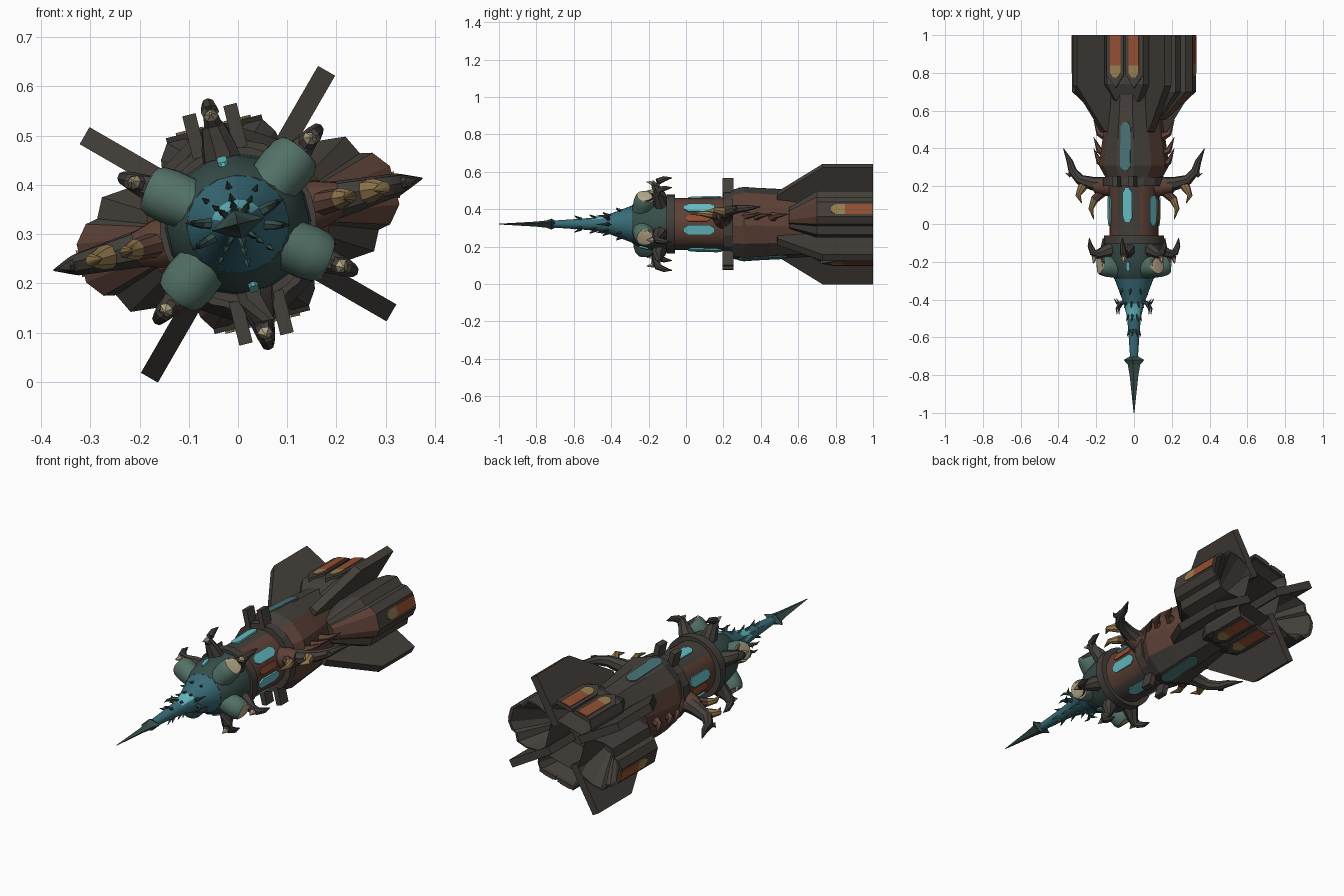
import bpy, bmesh
from math import sin, cos, pi, radians
from mathutils import Vector, Matrix

cube = bpy.data.objects.get("Cube")
if cube:
    bpy.data.objects.remove(cube, do_unlink=True)


def material(name, *rgb):
    m = bpy.data.materials.new(name)
    m.use_nodes = True
    m.diffuse_color = (*rgb, 1)
    m.node_tree.nodes["Principled BSDF"].inputs["Base Color"].default_value = (*rgb, 1)
    return m


GREY = material("dark_grey_armour", .058, .05, .043)
BROWN = material("rust_brown", .11, .053, .038)
TEAL = material("deep_teal", .04, .15, .19)
FADED = material("faded_teal", .065, .165, .175)
CYAN = material("bright_cyan", .13, .5, .55)
GREEN = material("pale_green", .085, .165, .135)
DARKGREEN = material("dark_green", .037, .075, .068)
ORANGE = material("burnt_orange", .29, .077, .032)
TAN = material("tan", .31, .205, .08)
BONE = material("bone", .48, .4, .26)

# The whole hull is rolled about its long axis
ROLL = Matrix.Translation((0, 0, .32)) @ Matrix.Rotation(radians(-14), 4, 'Y')


def finish(name, bm, mats, smooth=False):
    bmesh.ops.recalc_face_normals(bm, faces=bm.faces)
    me = bpy.data.meshes.new(name)
    bm.to_mesh(me)
    bm.free()
    for m in mats:
        me.materials.append(m)
    ob = bpy.data.objects.new(name, me)
    bpy.context.collection.objects.link(ob)
    ob.matrix_world = ROLL
    if smooth:
        bpy.ops.object.select_all(action='DESELECT')
        ob.select_set(True)
        bpy.context.view_layer.objects.active = ob
        bpy.ops.object.shade_smooth_by_angle(angle=radians(40))


def loft(bm, rings, rule=lambda c: 0, seg_mats=None):
    """Skin a list of equal rings and cap both ends."""
    vs = [[bm.verts.new(p) for p in r] for r in rings]
    n = len(vs[0])
    for i, (a, b) in enumerate(zip(vs, vs[1:])):
        for k in range(n):
            f = bm.faces.new((a[k], a[(k + 1) % n], b[(k + 1) % n], b[k]))
            f.material_index = seg_mats[i] if seg_mats else rule(f.calc_center_median())
    for ring, i in ((vs[0], 0), (vs[-1], -1)):
        f = bm.faces.new(ring)
        f.material_index = seg_mats[i] if seg_mats else rule(f.calc_center_median())


def polar(a, r, y, u=0):
    """Point at radius r on direction a, shifted sideways by u."""
    return Vector((cos(a) * r - sin(a) * u, y, sin(a) * r + cos(a) * u))


def hull(name, sections, mats, sides=32, rule=lambda c: 0, smooth=True, phase=.5):
    bm = bmesh.new()
    angles = [2 * pi * (k + phase) / sides for k in range(sides)]
    loft(bm, [[(rx * cos(a), y, rz * sin(a)) for a in angles] for y, rx, rz in sections], rule)
    finish(name, bm, mats, smooth)


def tube(bm, path, sides, seg_mats=None):
    """Tapered tube along points (position, radius)."""
    rings = []
    for i, (p, r) in enumerate(path):
        d = (path[min(i + 1, len(path) - 1)][0] - path[max(i - 1, 0)][0]).normalized()
        side = d.cross(Vector((.13, .2, .97))).normalized()
        up = d.cross(side)
        rings.append([p + r * (side * cos(2 * pi * k / sides) + up * sin(2 * pi * k / sides))
                      for k in range(sides)])
    loft(bm, rings, seg_mats=seg_mats)


def radial_tubes(name, angles, path, mats, seg_mats=None, sides=8):
    """The same tube, path given as (out, y, radius), at several angles."""
    bm = bmesh.new()
    for deg in angles:
        tube(bm, [(polar(radians(deg), r, y), w) for r, y, w in path], sides, seg_mats)
    finish(name, bm, mats, True)


def prism(bm, a, outline, low, high, mat=0):
    """Slab of outline (u, y, lift) between two radial heights on direction a."""
    loft(bm, [[polar(a, h + l, y, u) for u, y, l in outline] for h in (low, high)],
         lambda c: mat)


def plates(name, angles, u, width, y0, y1, h0, h1, mats, split=None):
    """Thin bevel-ended plates, with an optional colour split at y = split."""
    bm = bmesh.new()
    w, e = width / 2, width * .45

    def lift(y):
        return (h1 - h0) * (y - y0) / (y1 - y0)
    tip = split or y1
    first = [(-w * .4, y0), (w * .4, y0), (w, y0 + e), (w, tip), (-w, tip), (-w, y0 + e)]
    if not split:
        first[3:5] = [(w, y1 - e), (w * .4, y1), (-w * .4, y1), (-w, y1 - e)]
    for deg in angles:
        a = radians(deg)
        for s in ((-1, 1) if u else (1,)):
            prism(bm, a, [(p + s * u, y, lift(y)) for p, y in first], h0 - .003, h0 + .005)
            if split:
                rest = [(-w, split), (w, split), (w, y1), (-w, y1)]
                prism(bm, a, [(p + s * u, y, lift(y)) for p, y in rest], h0 - .003, h0 + .005, 1)
    finish(name, bm, mats)


def pod(name, angles, profile, y0, y1, base, mats, rule=lambda c: 0):
    """Engine housing: half profile (u, out), sloped nose, hollow funnel at the rear."""
    bm = bmesh.new()
    full = [(-u, r) for u, r in profile] + [(u, r) for u, r in reversed(profile)]
    stages = [(y0, .45, .3), (y1, 1, 1), (1, 1, 1), (1, .94, .94), (.8, .4, .3)]
    for deg in angles:
        loft(bm, [[polar(radians(deg), base + (r - base) * sr, y, u * su) for u, r in full]
                  for y, su, sr in stages], rule)
    finish(name, bm, mats)


DIAG = (36, 144, 216, 324)
SIDES = (0, 180)
TOPS = (90, 270)

# Lance: slim faceted arrow tip and flaring teal neck
hull("lance_tip", [(-1, .002, .002), (-.8, .024, .014), (-.745, .034, .02), (-.72, .056, .03),
                   (-.7, .022, .02)], [DARKGREEN], 4, smooth=False, phase=0)
hull("lance_neck", [(-.72, .02, .018), (-.6, .028, .026), (-.5, .036, .034), (-.42, .055, .05),
                    (-.34, .085, .08), (-.26, .115, .11)], [TEAL, CYAN], 20,
     rule=lambda c: 1 if -.5 < c.y < -.42 and c.z > .02 else 0)

# Head armour, collars and fore body
hull("head_armour", [(-.29, .105, .1), (-.26, .125, .12), (-.18, .145, .14), (-.08, .15, .145)],
     [DARKGREEN], 16)
hull("front_collar", [(-.105, .14, .14), (-.105, .16, .158), (-.06, .16, .158), (-.06, .14, .14)],
     [GREY], 24)
hull("fore_body", [(-.07, .128, .14), (.1, .13, .14), (.23, .135, .145)], [BROWN, GREY], 32,
     rule=lambda c: 1 if abs(c.x) < .06 else 0)
hull("middle_collar", [(.2, .14, .15), (.2, .165, .175), (.25, .165, .175), (.25, .14, .15)],
     [GREY], 16, smooth=False)

# Aft body: brown flanks with a grey spine above and below
hull("aft_body", [(.24, .145, .185), (.31, .185, .2), (.45, .165, .19), (.62, .135, .18),
                  (.8, .13, .17)], [BROWN, GREY], 12, smooth=False,
     rule=lambda c: 1 if abs(c.x) < .1 or c.y > .6 else 0)

# Lugs on the middle collar
bm = bmesh.new()
for deg in TOPS:
    for u in (-.043, .043):
        sq = [(u - .014, .195, 0), (u + .014, .195, 0), (u + .014, .255, 0), (u - .014, .255, 0)]
        prism(bm, radians(deg), sq, .15, .24)
finish("collar_lugs", bm, [GREY])

# Glowing windows
plates("spine_windows", TOPS, 0, .05, .01, .19, .14, .145, [CYAN])
plates("flank_windows", (27, 153, 207, 333), 0, .052, -.01, .15, .131, .134, [CYAN])
plates("flank_slits", SIDES, 0, .035, 0, .13, .128, .131, [ORANGE])
plates("head_windows", TOPS, 0, .02, -.25, -.2, .124, .137, [CYAN])
plates("aft_windows", TOPS, 0, .055, .28, .54, .193, .18, [FADED])

# Engine housings
pod("side_engines", SIDES, [(.1, .1), (.125, .2), (.12, .255), (.08, .275), (.075, .3),
                            (.04, .328)], .55, .7, .1, [GREY, BROWN],
    lambda c: 1 if c.y < .69 and abs(c.x) > .16 and abs(c.z) < .05 else 0)
pod("spine_engines", TOPS, [(.13, .1), (.12, .165), (.1, .195)], .62, .74, .12, [GREY])
bm = bmesh.new()
for deg in TOPS:
    for s in (-1, 1):
        out = [(s * .006, .79, 0), (s * .05, .72, 0), (s * .1, .79, 0), (s * .1, 1, 0),
               (s * .006, 1, 0)]
        prism(bm, radians(deg), out, .185, .205)
finish("spine_engine_covers", bm, [GREY])
plates("spine_exhaust_stripes", TOPS, .05, .056, .775, .998, .205, .205, [TAN, ORANGE], .84)
plates("side_exhaust_stripes", SIDES, 0, .055, .775, .998, .328, .328, [TAN, ORANGE], .85)

# Four diagonal tail fins
bm = bmesh.new()
for deg in (46, 136, 226, 316):
    outline = [(.1, .48), (.19, .49), (.36, .73), (.36, 1), (.1, 1)]
    loft(bm, [[polar(radians(deg), r, y, t) for r, y in outline] for t in (-.02, .02)])
finish("tail_fins", bm, [GREY])

# Lobed head pods with dark, bone-rimmed mouths
radial_tubes("head_pods", DIAG, [(.05, -.25, .045), (.1, -.235, .052), (.15, -.225, .056),
             (.178, -.22, .053), (.19, -.217, .047), (.198, -.215, .04), (.165, -.215, .032)],
             [GREEN, BONE, GREY], [0, 0, 0, 0, 1, 2], 16)

# Hooked horns around the head, each with a forward bone prong
HORNS = (36, 90, 144, 216, 270, 324)
radial_tubes("head_horns", HORNS, [(.1, -.13, .045), (.16, -.145, .037), (.205, -.16, .025),
             (.235, -.15, .019), (.25, -.115, .014), (.255, -.075, .002)], [GREY])
radial_tubes("head_horn_prongs", HORNS, [(.195, -.155, .022), (.228, -.18, .015),
             (.232, -.21, .002)], [GREY, BONE], [0, 1], 6)

# Barbs and thorns on the neck
BARBS = (15, 165, 195, 345)
radial_tubes("neck_barbs", BARBS, [(.04, -.41, .012), (.075, -.42, .01),
             (.092, -.45, .006), (.09, -.48, .001)], [DARKGREEN], sides=6)
radial_tubes("neck_barb_spurs", BARBS, [(.06, -.415, .009), (.09, -.42, .007),
             (.106, -.395, .001)], [DARKGREEN], sides=6)
for i, (y, r) in enumerate(((-.36, .07), (-.43, .045), (-.5, .032), (-.58, .026))):
    radial_tubes("neck_thorns_%d" % (i + 1), (50, 90, 130, 230, 270, 310),
                 [(r, y + .02, .01), (r + .02, y - .015, .001)], [DARKGREEN], sides=4)

# Large swept side horns, tusks and small flank spikes
radial_tubes("side_horn_mounts", SIDES, [(.1, .2, .06), (.17, .2, .05), (.215, .2, .035)],
             [BROWN], sides=12)
radial_tubes("side_horns", SIDES, [(.15, .205, .045), (.23, .215, .036), (.295, .235, .028),
             (.335, .28, .023), (.35, .33, .017), (.385, .4, .002)], [GREY])
radial_tubes("side_horn_spurs", SIDES, [(.33, .29, .018), (.355, .255, .011),
             (.372, .27, .002)], [GREY], sides=6)
radial_tubes("outer_tusks", SIDES, [(.25, .235, .027), (.285, .19, .024), (.305, .15, .014),
             (.285, .11, .002)], [TAN])
radial_tubes("inner_tusks", SIDES, [(.17, .17, .026), (.215, .13, .022), (.235, .08, .013),
             (.22, .025, .002)], [BROWN, TAN], [0, 1, 1])
for i, y in enumerate((.34, .4, .49)):
    radial_tubes("flank_spikes_%d" % (i + 1), SIDES,
                 [(.14, y - .03, .03), (.19, y - .01, .017), (.22, y + .06, .001)],
                 [BROWN], sides=6)
